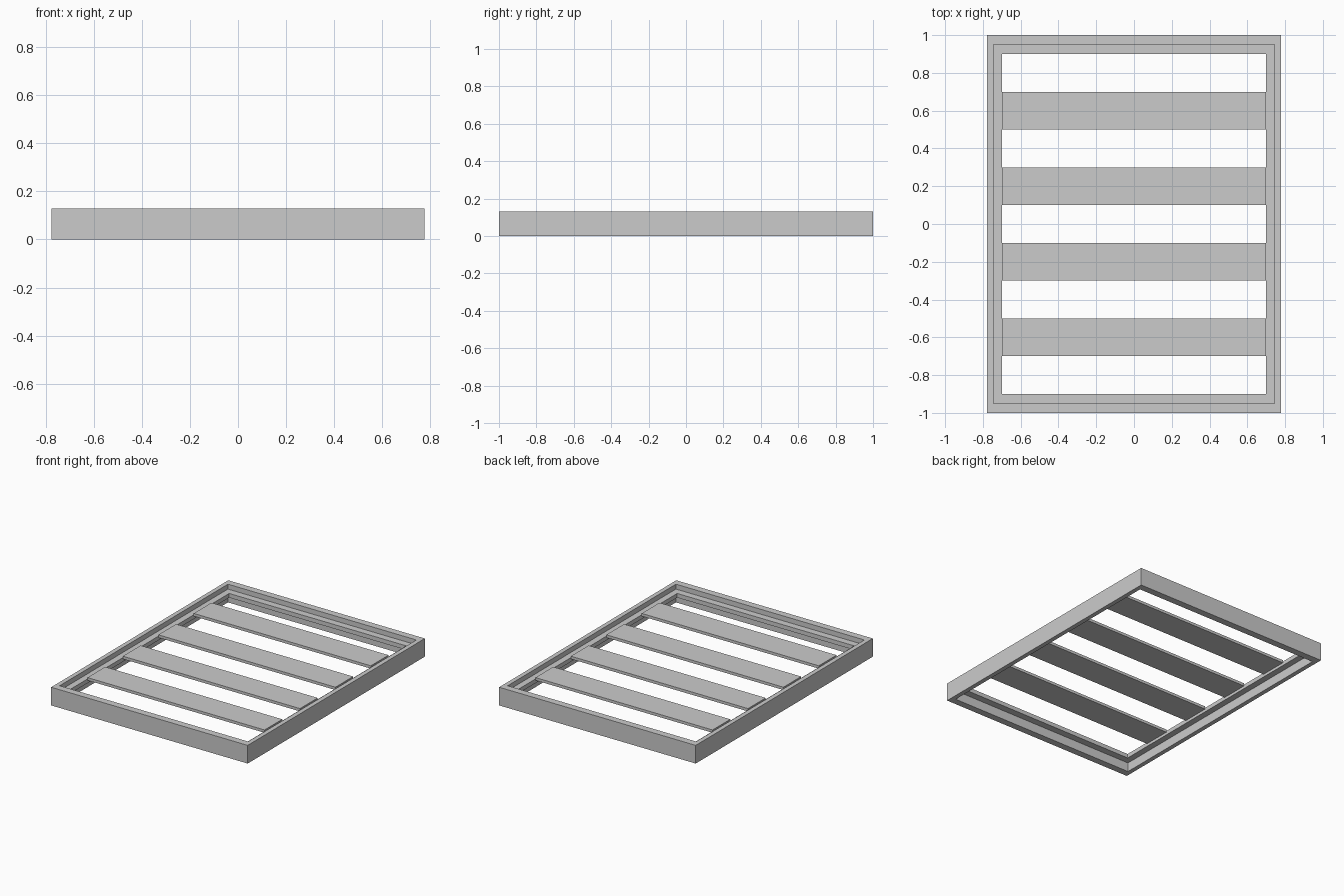
import bpy

if "Cube" in bpy.data.objects:
    bpy.data.objects.remove(bpy.data.objects["Cube"])

def box(name, x0, x1, y0, y1, z0, z1):
    bpy.ops.mesh.primitive_cube_add(size=1, location=((x0+x1)/2, (y0+y1)/2, (z0+z1)/2))
    o = bpy.context.object
    o.name = name
    o.scale = (x1-x0, y1-y0, z1-z0)
    bpy.ops.object.transform_apply(location=False, rotation=False, scale=True)
    return o

def ring(name, ox, oy, ix, iy, z0, z1):
    """Rectangular frame as one closed mesh."""
    verts = [(sx*x, sy*y, z) for z in (z0, z1) for x, y in ((ox, oy), (ix, iy))
             for sx, sy in ((-1, -1), (1, -1), (1, 1), (-1, 1))]
    faces = []
    for i in range(4):
        j = (i+1) % 4
        faces += [(i, j, 8+j, 8+i), (4+j, 4+i, 12+i, 12+j),
                  (8+i, 8+j, 12+j, 12+i), (j, i, 4+i, 4+j)]
    m = bpy.data.meshes.new(name)
    m.from_pydata(verts, [], faces)
    o = bpy.data.objects.new(name, m)
    bpy.context.collection.objects.link(o)
    return o

# Outer rim and the inner support ledge
ring("bed_frame_rim", 0.777, 1.0, 0.745, 0.95, 0, 0.13)
ring("support_ledge", 0.745, 0.95, 0.70, 0.90, 0.065, 0.095)

# Cross slats
for i, y in enumerate((-0.6, -0.2, 0.2, 0.6)):
    box(f"slat_{i+1}", -0.70, 0.70, y-0.1, y+0.1, 0.085, 0.105)
